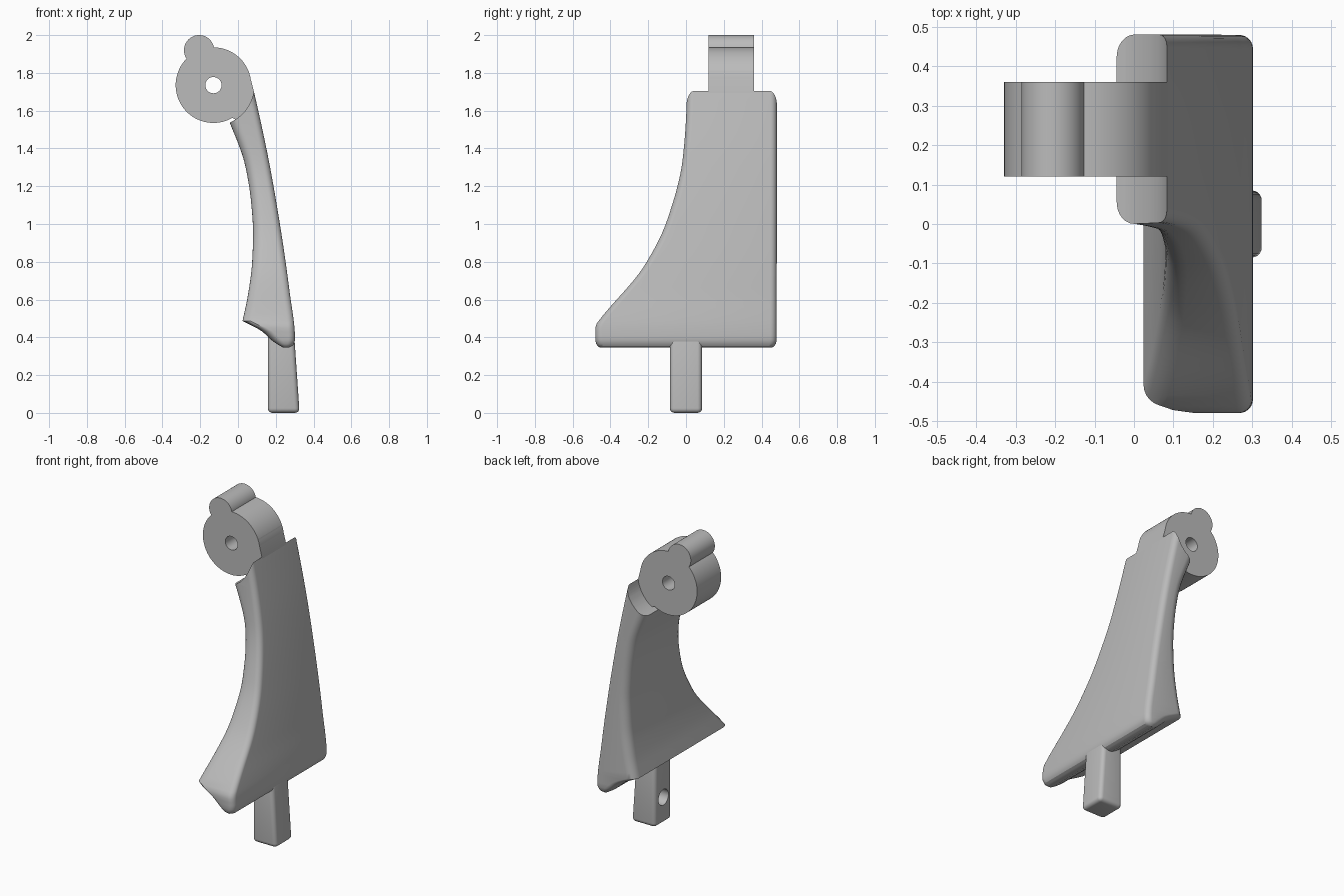
import bpy, bmesh, math

cube = bpy.data.objects.get("Cube")
if cube:
    bpy.data.objects.remove(cube)

grey = bpy.data.materials.new("plain grey")
grey.use_nodes = True
grey.diffuse_color = (0.5, 0.5, 0.5, 1)
grey.node_tree.nodes["Principled BSDF"].inputs["Base Color"].default_value = (0.5, 0.5, 0.5, 1)


def smooth_curve(points):
    """Monotone cubic through (height, value) points."""
    n = len(points)
    sec = [(b[1] - a[1]) / (b[0] - a[0]) for a, b in zip(points, points[1:])]
    slope = [sec[0]]
    for a, b in zip(sec, sec[1:]):
        slope.append(2 * a * b / (a + b) if a * b > 0 else 0)
    slope.append(sec[-1])

    def value(z):
        i = max(k for k in range(n - 1) if k == 0 or points[k][0] <= z)
        (z0, v0), (z1, v1) = points[i], points[i + 1]
        h = z1 - z0
        t = (z - z0) / h
        return ((1 + 2 * t) * (1 - t) ** 2 * v0 + t * (1 - t) ** 2 * h * slope[i]
                + t * t * (3 - 2 * t) * v1 + t * t * (t - 1) * h * slope[i + 1])
    return value


def loft(name, rings):
    """Skin equal-length closed rings and cap both ends."""
    bm = bmesh.new()
    loops = [[bm.verts.new(p) for p in ring] for ring in rings]
    n = len(loops[0])
    for a, b in zip(loops, loops[1:]):
        for i in range(n):
            j = (i + 1) % n
            bm.faces.new((a[i], a[j], b[j], b[i]))
    bm.faces.new(loops[0][::-1])
    bm.faces.new(loops[-1])
    bmesh.ops.recalc_face_normals(bm, faces=bm.faces)
    mesh = bpy.data.meshes.new(name)
    bm.to_mesh(mesh)
    bm.free()
    mesh.materials.append(grey)
    obj = bpy.data.objects.new(name, mesh)
    bpy.context.collection.objects.link(obj)
    return obj


def prism(name, outline, y0, y1):
    """Extrude an x-z outline along y."""
    return loft(name, [[(x, y, z) for x, z in outline] for y in (y0, y1)])


def circle(cx, cz, r, n=64):
    return [(cx + r * math.cos(math.tau * i / n), cz + r * math.sin(math.tau * i / n))
            for i in range(n)]


def activate(obj):
    bpy.ops.object.select_all(action='DESELECT')
    obj.select_set(True)
    bpy.context.view_layer.objects.active = obj


def combine(obj, other, operation):
    activate(obj)
    mod = obj.modifiers.new("combine", 'BOOLEAN')
    mod.operation, mod.object, mod.solver = operation, other, 'EXACT'
    bpy.ops.object.modifier_apply(modifier=mod.name)
    bpy.data.objects.remove(other)


def finish(obj):
    activate(obj)
    bpy.ops.object.shade_smooth_by_angle(angle=math.radians(30))


# Blade: rounded four-sided sections stacked in height
LIP = 0.487
under = smooth_curve([(0.345, 0.24), (0.375, 0.19), (0.434, 0.124), (LIP, 0.024)])
inner = smooth_curve([(LIP, 0.024), (0.62, 0.052), (0.8, 0.075), (0.95, 0.08), (1.1, 0.071),
                      (1.31, 0.038), (1.54, -0.045), (1.76, -0.14)])
outer = smooth_curve([(0.345, 0.265), (0.355, 0.289), (0.385, 0.302), (0.65, 0.272),
                      (0.915, 0.235), (1.31, 0.168), (1.69, 0.087), (1.76, 0.07)])
front = smooth_curve([(0.345, -0.455), (0.36, -0.473), (0.385, -0.48), (0.445, -0.48),
                      (0.47, -0.474), (0.49, -0.46), (0.78, -0.22), (1.02, -0.1),
                      (1.34, -0.018), (1.6, 0.002), (1.76, 0.006)])
back = smooth_curve([(0.345, 0.455), (0.36, 0.473), (0.385, 0.48), (1.76, 0.481)])


def section(z):
    x0 = under(z) if z < LIP else inner(z)
    x1, y0, y1 = outer(z), front(z), back(z)
    ring = []
    for k, (x, y, sx, sy, r) in enumerate([(x1, y1, 1, 1, 0.035), (x0, y1, -1, 1, 0.055),
                                           (x0, y0, -1, -1, 0.055), (x1, y0, 1, -1, 0.035)]):
        r = min(r, 0.45 * (x1 - x0))
        for s in range(7):
            a = (k + s / 6) * math.pi / 2
            ring.append((x - sx * r + r * math.cos(a), y - sy * r + r * math.sin(a), z))
    return ring


heights = [0.345, 0.349, 0.355, 0.365, 0.385, 0.41, 0.43, 0.45, 0.47, LIP]
heights += [LIP + (1.76 - LIP) * i / 36 for i in range(1, 37)]
blade = loft("blade", [section(z) for z in heights])

# Scoop at the top of the blade that clears the hub
HX, HZ = -0.13, 1.735
combine(blade, prism("scoop_cutter", circle(HX, HZ, 0.216, 96), -0.3, 0.8), 'DIFFERENCE')
finish(blade)

# Pivot hub with a small lug, a neck into the blade and a through hole
Y0, Y1 = 0.12, 0.36
hub = prism("pivot_hub", circle(HX, HZ, 0.2, 96), Y0, Y1)
combine(hub, prism("lug", circle(-0.206, 1.92, 0.08), Y0, Y1), 'UNION')
neck = [(HX + 0.1, HZ), (-0.04, 1.565), (0.02, 1.54), (0.09, 1.6), (0.086, 1.695), (0.056, 1.81)]
combine(hub, prism("neck", neck, Y0, Y1), 'UNION')
combine(hub, prism("hub_hole_cutter", circle(HX, HZ, 0.043, 40), 0, 0.5), 'DIFFERENCE')
finish(hub)

# Tang below the blade: one tapering side, rounded edges, blind hole on the inner side
tang = prism("tang", [(0.158, 0), (0.326, 0), (0.297, 0.42), (0.158, 0.42)], -0.085, 0.085)
activate(tang)
bevel = tang.modifiers.new("rounding", 'BEVEL')
bevel.width, bevel.segments = 0.025, 5
bpy.ops.object.modifier_apply(modifier=bevel.name)
hole = loft("tang_hole_cutter", [[(x, y, z) for y, z in circle(0, 0.165, 0.05, 40)]
                                 for x in (0.1, 0.26)])
combine(tang, hole, 'DIFFERENCE')
finish(tang)
